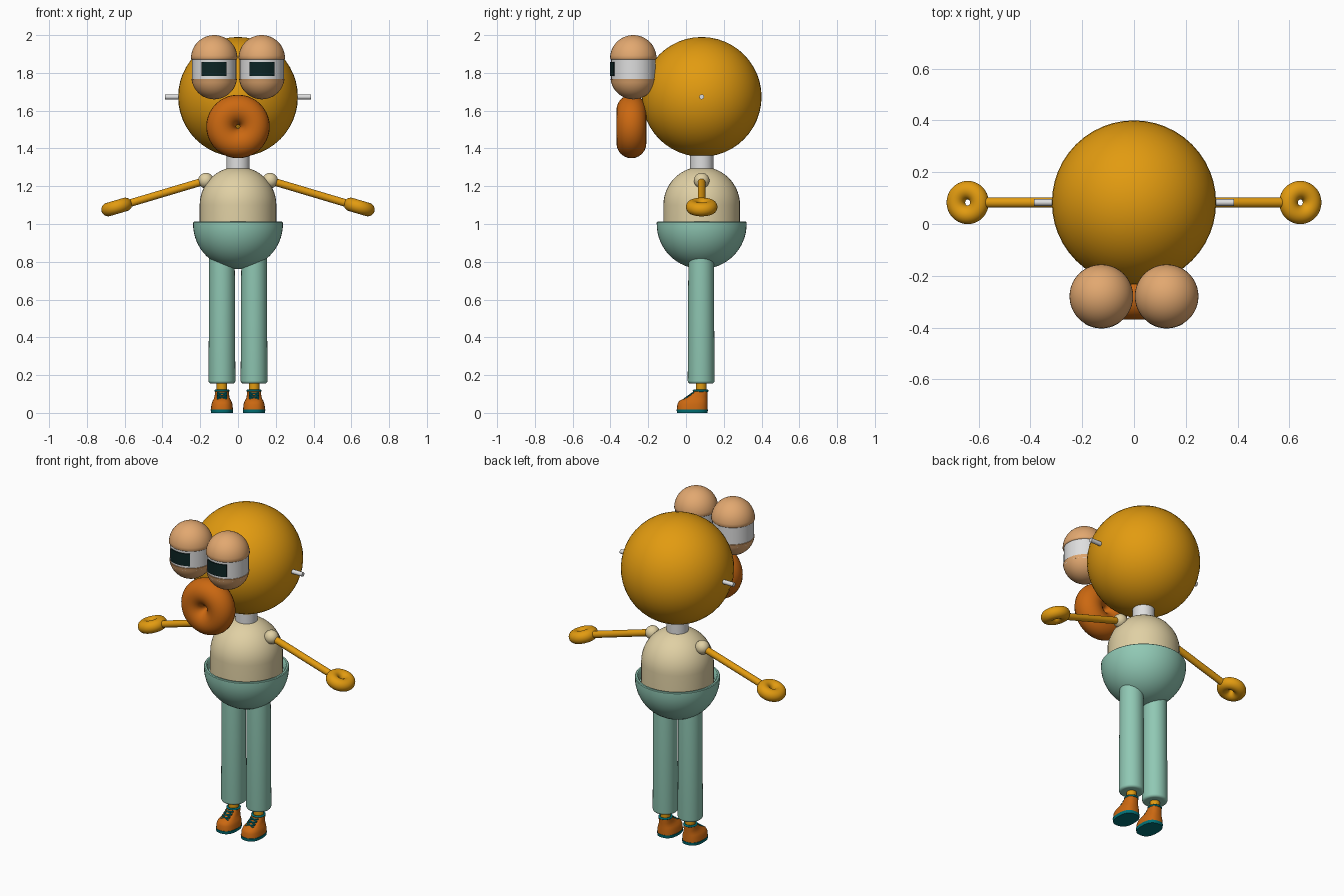
import bpy, bmesh
from math import sin, cos, pi, radians, asin, copysign
from mathutils import Vector

cube = bpy.data.objects.get("Cube")
if cube:
    bpy.data.objects.remove(cube, do_unlink=True)


def material(name, hexcode):
    rgb = [int(hexcode[i:i + 2], 16) / 255 for i in (0, 2, 4)]
    lin = [c / 12.92 if c < 0.04 else ((c + 0.055) / 1.055) ** 2.4 for c in rgb]
    m = bpy.data.materials.new(name)
    m.use_nodes = True
    m.diffuse_color = (*lin, 1)
    m.node_tree.nodes["Principled BSDF"].inputs["Base Color"].default_value = (*lin, 1)
    return m


OCHRE = material("ochre_skin", "E29B10")
RUST = material("rust_orange", "CB6811")
PEACH = material("peach_eyelid", "E2A870")
WHITE = material("soft_white", "DEDEDE")
BLACK = material("near_black", "0C2424")
CREAM = material("cream_shirt", "E0D0A4")
GREEN = material("sage_green", "90C8B4")
TEAL = material("dark_teal", "007076")

CY = 0.083  # body axis in y


def finish(bm, name, mat, loc=(0, 0, 0), rot=(0, 0, 0), angle=40):
    bmesh.ops.remove_doubles(bm, verts=bm.verts, dist=1e-5)
    bmesh.ops.recalc_face_normals(bm, faces=bm.faces)
    me = bpy.data.meshes.new(name)
    bm.to_mesh(me)
    bm.free()
    me.materials.append(mat)
    me.shade_smooth()
    me.set_sharp_from_angle(angle=radians(angle))
    ob = bpy.data.objects.new(name, me)
    ob.location, ob.rotation_euler = loc, rot
    bpy.context.collection.objects.link(ob)
    return ob


def arc(r, a0, a1, n=12, z=0.0, x=0.0):
    """Profile points (radius, height) on an arc, angles in degrees."""
    angles = [radians(a0 + (a1 - a0) * i / n) for i in range(n + 1)]
    return [(x + r * cos(a), z + r * sin(a)) for a in angles]


def lathe(name, profile, mat, loc=(0, 0, 0), rot=(0, 0, 0), seg=40):
    """Spin a profile around the local z axis."""
    bm = bmesh.new()
    vs = [bm.verts.new((max(r, 0), 0, z)) for r, z in profile]
    edges = [bm.edges.new(p) for p in zip(vs, vs[1:])]
    bmesh.ops.spin(bm, geom=vs + edges, cent=(0, 0, 0), axis=(0, 0, 1),
                   angle=2 * pi, steps=seg)
    return finish(bm, name, mat, loc, rot)


def rod(name, a, b, r, mat, seg=20):
    a, b = Vector(a), Vector(b)
    d = b - a
    rot = d.to_track_quat('Z', 'Y').to_euler()
    return lathe(name, [(0, 0), (r, 0), (r, d.length), (0, d.length)], mat, a, rot, seg)


def ball(name, r, mat, loc, seg=40):
    return lathe(name, arc(r, -90, 90, seg // 2), mat, loc, seg=seg)


def donut(name, major, minor, mat, loc, rot=(0, 0, 0)):
    return lathe(name, arc(minor, 0, 360, 24, x=major), mat, loc, rot)


def loft(name, rings, mat, loc, n=32):
    """Stack rounded outlines given as (z, front, back, half width)."""
    bm = bmesh.new()
    loops = []
    for z, front, back, w in rings:
        loop = []
        for i in range(n):
            a = 2 * pi * i / n
            c, s = cos(a), sin(a)
            x = copysign(abs(c) ** 0.8, c) * w
            y = (front + back) / 2 + copysign(abs(s) ** 0.8, s) * (back - front) / 2
            loop.append(bm.verts.new((x, y, z)))
        loops.append(loop)
    for lo, hi in zip(loops, loops[1:]):
        for i in range(n):
            j = (i + 1) % n
            bm.faces.new((lo[i], lo[j], hi[j], hi[i]))
    bm.faces.new(loops[0])
    bm.faces.new(loops[-1])
    return finish(bm, name, mat, loc)


def curved_plate(name, r0, r1, half, height, mat, loc, n=12):
    """Thin plate wrapped around a vertical cylinder, facing -y."""
    bm = bmesh.new()
    cols = []
    for i in range(n + 1):
        a = -half + 2 * half * i / n
        cols.append([bm.verts.new((r * sin(a), -r * cos(a), z * height / 2))
                     for r, z in ((r0, -1), (r1, -1), (r1, 1), (r0, 1))])
    for p, q in zip(cols, cols[1:]):
        for k in range(4):
            m = (k + 1) % 4
            bm.faces.new((p[k], q[k], q[m], p[m]))
    bm.faces.new(cols[0])
    bm.faces.new(cols[-1])
    return finish(bm, name, mat, loc)


# Head, nose, neck
ball("head", 0.317, OCHRE, (0, CY, 1.673), seg=48)
donut("nose", 0.089, 0.079, RUST, (0, -0.289, 1.516), (pi / 2, 0, 0))
rod("neck", (0, CY, 1.26), (0, CY, 1.42), 0.062, WHITE, 32)

# Torso: cylinder with a domed top
lathe("torso", [(0, 0.95), (0.203, 0.95)] + arc(0.203, 0, 90, 14, z=1.10),
      CREAM, (0, CY, 0))

# Trouser bowl with an open rim
lathe("trouser_bowl", arc(0.238, -90, 0, 16, z=1.0)
      + [(0.238, 1.008), (0.234, 1.012), (0.224, 1.012), (0.22, 1.008), (0.215, 0.965), (0.19, 0.965)],
      GREEN, (0, CY, 0), seg=48)

for side, s in (("left", 1), ("right", -1)):
    # Eyes: white drum between two domed lids, with a wrapped pupil
    ex, ey = s * 0.126, -0.279
    eye = (ex, ey, 0)
    lathe(side + "_eyeball", [(0, 1.75), (0.117, 1.75), (0.117, 1.885), (0, 1.885)], WHITE, eye)
    lathe(side + "_upper_lid", [(0, 1.868), (0.114, 1.868), (0.12, 1.872)]
          + arc(0.123, 0, 90, 12, z=1.877), PEACH, eye)
    lathe(side + "_lower_lid", arc(0.121, -90, 0, 12, z=1.781)[:-1]
          + [(0.121, 1.768), (0, 1.768)], PEACH, eye)
    curved_plate(side + "_pupil", 0.115, 0.124, asin(0.066 / 0.124), 0.075, BLACK, (ex, ey, 1.82))

    # Ear pin
    rod(side + "_ear_pin", (s * 0.29, CY, 1.673), (s * 0.386, CY, 1.673), 0.013, WHITE)

    # Arm: shoulder ball, rod and ring hand
    ball(side + "_shoulder", 0.041, CREAM, (s * 0.17, CY, 1.23), seg=24)
    rod(side + "_arm", (s * 0.17, CY, 1.23), (s * 0.60, CY, 1.102), 0.02, OCHRE)
    donut(side + "_hand", 0.0475, 0.036, OCHRE, (s * 0.642, CY, 1.09), (0, s * radians(16.5), 0))

    # Leg with rounded hem, and ankle
    lx = s * 0.085
    lathe(side + "_leg", [(0, 0.155), (0.056, 0.155)] + arc(0.015, -90, 0, 5, z=0.17, x=0.056)
          + [(0.067, 0.90), (0, 0.90)], GREEN, (lx, CY - 0.003, 0), seg=32)
    rod(side + "_ankle", (lx, CY - 0.003, 0.08), (lx, CY - 0.003, 0.18), 0.028, OCHRE)

    # Shoe: sole, upper, collar and laces
    loft(side + "_sole", [(0, -0.048, 0.114, 0.058), (0.018, -0.05, 0.116, 0.06)], TEAL, (lx, 0, 0))
    loft(side + "_shoe", [(0.016, -0.048, 0.114, 0.058), (0.045, -0.046, 0.114, 0.056),
                          (0.062, -0.038, 0.113, 0.05), (0.074, -0.016, 0.113, 0.043),
                          (0.088, 0.012, 0.113, 0.039), (0.105, 0.034, 0.114, 0.037),
                          (0.118, 0.042, 0.114, 0.036)], RUST, (lx, 0, 0))
    collar = donut(side + "_shoe_collar", 0.034, 0.006, TEAL, (lx, 0.078, 0.117))
    collar.scale = (1.0, 1.06, 1.0)
    for i in range(3):
        y, z, w = -0.003 + 0.017 * i, 0.08 + 0.012 * i, 0.026
        for d in (-1, 1):
            rod(f"{side}_lace_{i}_{'a' if d < 0 else 'b'}", (lx - w, y - d * 0.007, z - 0.002 - d * 0.005),
                (lx + w, y + d * 0.007, z - 0.002 + d * 0.005), 0.0045, TEAL, 8)
